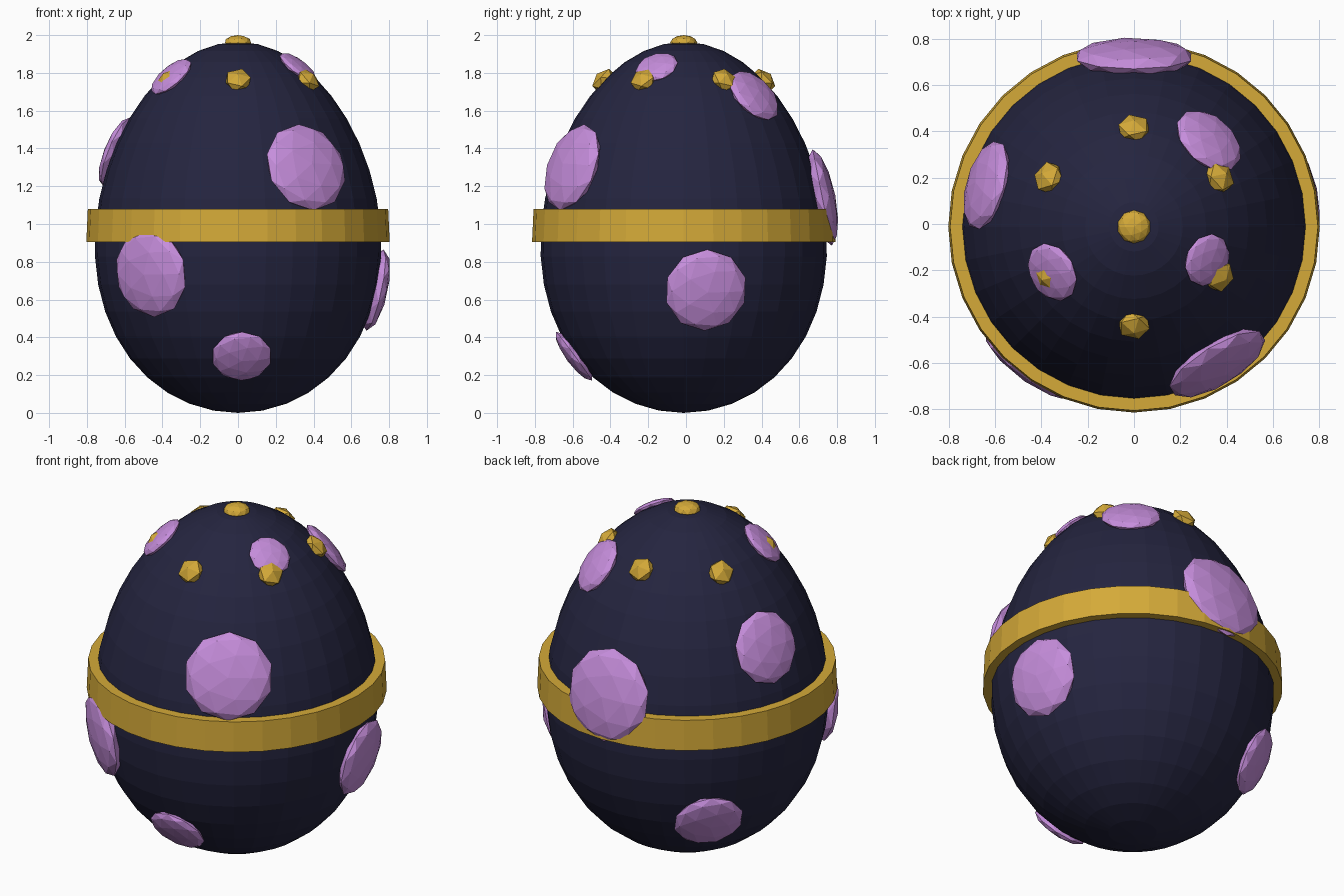
import bpy, bmesh, math
from mathutils import Vector, Matrix

cube = bpy.data.objects.get("Cube")
if cube:
    bpy.data.objects.remove(cube, do_unlink=True)

AXIS_Y = -0.012            # centre line of the egg
HALF, WIDE, TAPER = 0.982, 0.755, 0.10


def material(name, rgb):
    m = bpy.data.materials.new(name)
    m.use_nodes = True
    m.diffuse_color = (*rgb, 1)
    m.node_tree.nodes["Principled BSDF"].inputs["Base Color"].default_value = (*rgb, 1)
    m.node_tree.nodes["Principled BSDF"].inputs["Roughness"].default_value = 0.7
    return m


navy = material("dark navy", (0.018, 0.018, 0.050))
lilac = material("lilac", (0.57, 0.27, 0.72))
gold = material("gold", (0.66, 0.40, 0.04))


def add_object(name, bm, mat):
    bmesh.ops.recalc_face_normals(bm, faces=bm.faces)
    mesh = bpy.data.meshes.new(name)
    bm.to_mesh(mesh)
    bm.free()
    mesh.materials.append(mat)
    ob = bpy.data.objects.new(name, mesh)
    bpy.context.collection.objects.link(ob)
    return ob


def egg_radius(z):
    t = max(-1, min(1, z / HALF - 1))
    return WIDE * math.sqrt(1 - t * t) * (1 - TAPER * t)


def surface(azimuth, z):
    """Point and outward normal on the egg."""
    r = egg_radius(z)
    slope = (egg_radius(z + 0.005) - egg_radius(z - 0.005)) / 0.01
    c, s = math.cos(azimuth), math.sin(azimuth)
    return Vector((r * c, r * s + AXIS_Y, z)), Vector((c, s, -slope)).normalized()


def blob(name, mat, point, normal, radius, thickness, subdivisions):
    """Flattened low-poly ball lying on the surface."""
    bm = bmesh.new()
    bmesh.ops.create_icosphere(bm, subdivisions=subdivisions, radius=1)
    turn = normal.to_track_quat('Z', 'Y').to_matrix().to_4x4()
    bm.transform(Matrix.Translation(point) @ turn
                 @ Matrix.Diagonal((radius, radius, thickness, 1)))
    return add_object(name, bm, mat)


# Egg body: a ball stretched and narrowed towards the top
bm = bmesh.new()
bmesh.ops.create_uvsphere(bm, u_segments=32, v_segments=20, radius=1)
for v in bm.verts:
    k = WIDE * (1 - TAPER * v.co.z)
    v.co = (v.co.x * k, v.co.y * k + AXIS_Y, (v.co.z + 1) * HALF)
add_object("egg_body", bm, navy)

# Gold band: rectangular section turned around the egg
bm = bmesh.new()
section = [(0.735, 0.905), (0.803, 0.905), (0.795, 1.08), (0.735, 1.08)]
rings = []
for i in range(32):
    a = math.tau * i / 32
    rings.append([bm.verts.new((r * math.cos(a), r * math.sin(a) + AXIS_Y, z))
                  for r, z in section])
for i in range(32):
    near, far = rings[i], rings[(i + 1) % 32]
    for j in range(4):
        k = (j + 1) % 4
        bm.faces.new((near[j], far[j], far[k], near[k]))
add_object("gold_band", bm, gold)

# Lilac spots: x, y (direction only), height, radius
spots = [
    (-0.46, -0.59, 0.74, 0.235),
    (0.36, -0.59, 1.30, 0.240),
    (0.02, -0.59, 0.30, 0.160),
    (0.74, 0.12, 0.65, 0.220),
    (0.00, 0.74, 1.14, 0.260),
    (-0.64, 0.18, 1.38, 0.200),
    (0.33, 0.38, 1.68, 0.163),
    (0.33, -0.15, 1.83, 0.117),
    (-0.36, -0.20, 1.78, 0.133),
    (-0.47, 0.47, 0.42, 0.190),
]
for n, (x, y, z, r) in enumerate(spots):
    point, normal = surface(math.atan2(y, x), z)
    blob(f"spot_{n + 1}", lilac, point, normal, r, r * 0.27, 2)

# Ring of faceted gold studs near the top
for n in range(6):
    point, normal = surface(math.radians(30 + 60 * n), 1.76)
    blob(f"stud_{n + 1}", gold, point, normal, 0.075, 0.05, 1)

# Gold knob on the tip
blob("top_knob", gold, Vector((0, AXIS_Y, 1.96)), Vector((0, 0, 1)), 0.072, 0.04, 2)
